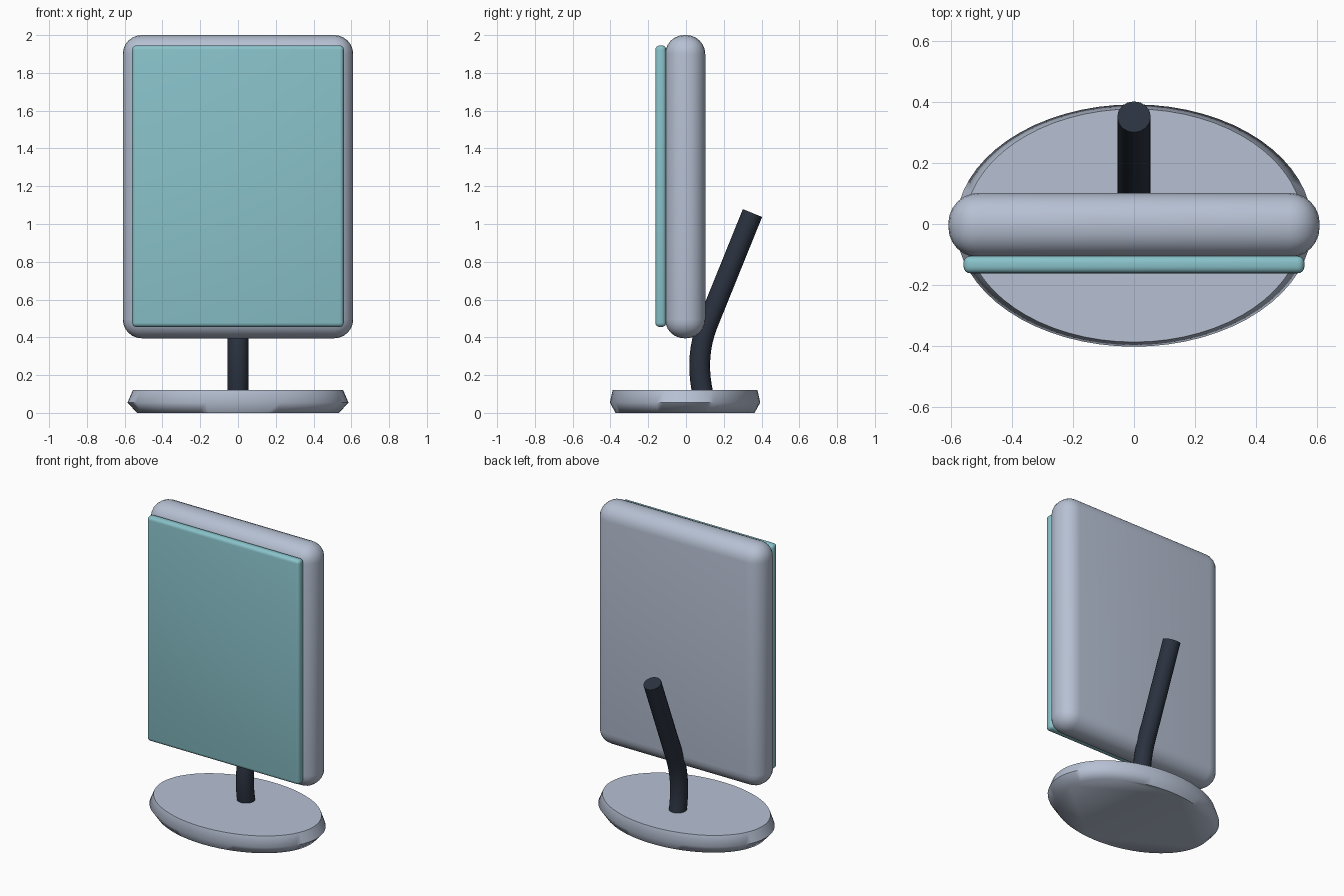
import bpy, bmesh, math
from mathutils import Vector

if "Cube" in bpy.data.objects:
    bpy.data.objects.remove(bpy.data.objects["Cube"], do_unlink=True)


def material(name, rgb):
    mat = bpy.data.materials.new(name)
    mat.use_nodes = True
    color = (*rgb, 1)
    mat.diffuse_color = color
    mat.node_tree.nodes["Principled BSDF"].inputs["Base Color"].default_value = color
    return mat


grey = material("pale blue grey", (0.47, 0.53, 0.65))
teal = material("soft teal", (0.25, 0.54, 0.59))
dark = material("dark slate", (0.024, 0.032, 0.05))


def finish(bm, name, mat, angle):
    bmesh.ops.recalc_face_normals(bm, faces=bm.faces)
    mesh = bpy.data.meshes.new(name)
    bm.to_mesh(mesh)
    bm.free()
    obj = bpy.data.objects.new(name, mesh)
    bpy.context.collection.objects.link(obj)
    mesh.materials.append(mat)
    bpy.ops.object.select_all(action="DESELECT")
    obj.select_set(True)
    bpy.context.view_layer.objects.active = obj
    bpy.ops.object.shade_smooth_by_angle(angle=math.radians(angle))
    return obj


def rounded_box(name, low, high, radius, segments, mat):
    low, high = Vector(low), Vector(high)
    bm = bmesh.new()
    bmesh.ops.create_cube(bm, size=1)
    for v in bm.verts:
        v.co = (low + high) / 2 + v.co * (high - low)
    bmesh.ops.bevel(bm, geom=bm.edges[:], offset=radius, segments=segments,
                    profile=0.5, affect="EDGES")
    return finish(bm, name, mat, 35)


def loft(name, rings, mat, angle):
    """Skin a list of equal point rings and cap both ends."""
    bm = bmesh.new()
    loops = [[bm.verts.new(p) for p in ring] for ring in rings]
    for a, b in zip(loops, loops[1:]):
        for i in range(len(a)):
            j = (i + 1) % len(a)
            bm.faces.new((a[i], a[j], b[j], b[i]))
    bm.faces.new(loops[0])
    bm.faces.new(loops[-1])
    return finish(bm, name, mat, angle)


# Panel housing and raised front sheet
rounded_box("panel_housing", (-0.61, -0.11, 0.395), (0.61, 0.102, 2.0), 0.1, 6, grey)
rounded_box("front_screen", (-0.56, -0.162, 0.455), (0.56, -0.105, 1.945), 0.022, 4, teal)

# Oval foot with a ridge around its middle
turns = [math.tau * i / 64 for i in range(64)]
profile = [(0.535, 0.368, 0), (0.585, 0.398, 0.055), (0.556, 0.383, 0.122)]
loft("oval_base",
     [[(rx * math.cos(t), -0.005 + ry * math.sin(t), z) for t in turns]
      for rx, ry, z in profile], grey, 60)

# Bent support arm: a short curve leading into a straight rod
start, bend, leave, end = [Vector((0, y, z)) for y, z in
                           ((0.1, 0.06), (0.04, 0.27), (0.11, 0.46), (0.352, 1.058))]
path = [start * (1 - t) ** 2 + bend * 2 * t * (1 - t) + leave * t * t
        for t in [i / 10 for i in range(11)]] + [end]
side = Vector((1, 0, 0))
rings = []
for i, p in enumerate(path):
    ahead = path[min(i + 1, len(path) - 1)] - path[max(i - 1, 0)]
    if i >= len(path) - 2:
        ahead = end - leave
    across = ahead.normalized().cross(side)
    rings.append([p + 0.055 * (side * math.cos(a) + across * math.sin(a))
                  for a in turns[::4]])
loft("support_arm", rings, dark, 40)
